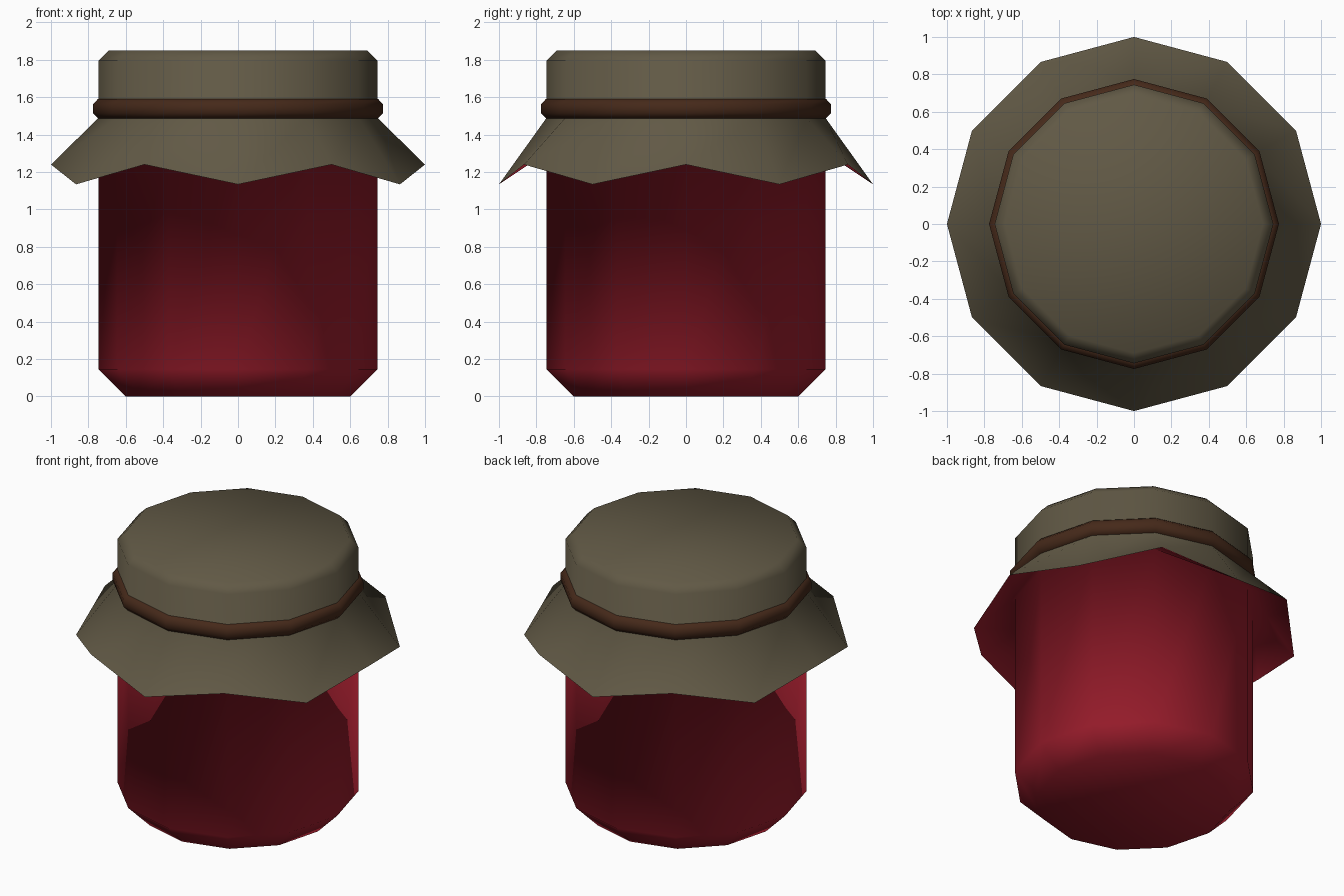
import bpy, bmesh, math

if "Cube" in bpy.data.objects:
    bpy.data.objects.remove(bpy.data.objects["Cube"])

SIDES = 12


def material(name, rgb):
    m = bpy.data.materials.new(name)
    m.diffuse_color = (*rgb, 1)
    m.use_nodes = True
    m.node_tree.nodes["Principled BSDF"].inputs["Base Color"].default_value = m.diffuse_color
    return m


def lathe(name, profile, mat, angle, cap_start=False, closed=False):
    """Spin (radius, z, zigzag) points around z; zigzag lifts/lowers alternate corners."""
    bm = bmesh.new()
    rings = []
    for r, z, zig in profile:
        ring = []
        for i in range(SIDES):
            a = 2 * math.pi * i / SIDES
            dz = zig if i % 2 == 0 else -zig
            ring.append(bm.verts.new((r * math.cos(a), r * math.sin(a), z + dz)))
        rings.append(ring)
    pairs = list(zip(rings, rings[1:]))
    if closed:
        pairs.append((rings[-1], rings[0]))
    for lo, hi in pairs:
        for i in range(SIDES):
            j = (i + 1) % SIDES
            bm.faces.new((lo[i], lo[j], hi[j], hi[i]))
    if cap_start:
        bm.faces.new(rings[0][::-1])
    if closed:
        bmesh.ops.recalc_face_normals(bm, faces=bm.faces)
    mesh = bpy.data.meshes.new(name)
    bm.to_mesh(mesh)
    bm.free()
    obj = bpy.data.objects.new(name, mesh)
    bpy.context.collection.objects.link(obj)
    mesh.materials.append(mat)
    bpy.ops.object.select_all(action='DESELECT')
    obj.select_set(True)
    bpy.context.view_layer.objects.active = obj
    if angle >= 180:
        bpy.ops.object.shade_smooth()
    else:
        bpy.ops.object.shade_smooth_by_angle(angle=math.radians(angle))
    return obj


red = material("jam_red", (0.33, 0.012, 0.025))
linen = material("linen", (0.12, 0.10, 0.06))
brown = material("cord_brown", (0.06, 0.022, 0.01))

RIM = (1.0, 1.187, 0.053)   # zigzag hem shared by cloth and its lining

# Jar body, continuing into the lining under the cloth skirt
lathe("jar_body", [(0.6, 0, 0), (0.745, 0.145, 0), (0.745, 1.37, 0), RIM],
      red, 180, cap_start=True)

# Cloth cover: skirt, side wall, chamfer and flat top
cover = lathe("cloth_cover", [RIM, (0.745, 1.49, 0), (0.745, 1.795, 0), (0.69, 1.85, 0)],
              linen, 50)
bm = bmesh.new()
bm.from_mesh(cover.data)
bm.verts.ensure_lookup_table()
top = bm.faces.new(bm.verts[-SIDES:])
top.smooth = True
bm.to_mesh(cover.data)
bm.free()
bpy.ops.object.shade_smooth_by_angle(angle=math.radians(50))

# Cord tied around the neck
lathe("cord", [(0.72, 1.487, 0), (0.748, 1.487, 0), (0.775, 1.515, 0),
               (0.775, 1.563, 0), (0.748, 1.591, 0), (0.72, 1.591, 0)],
      brown, 50, closed=True)
